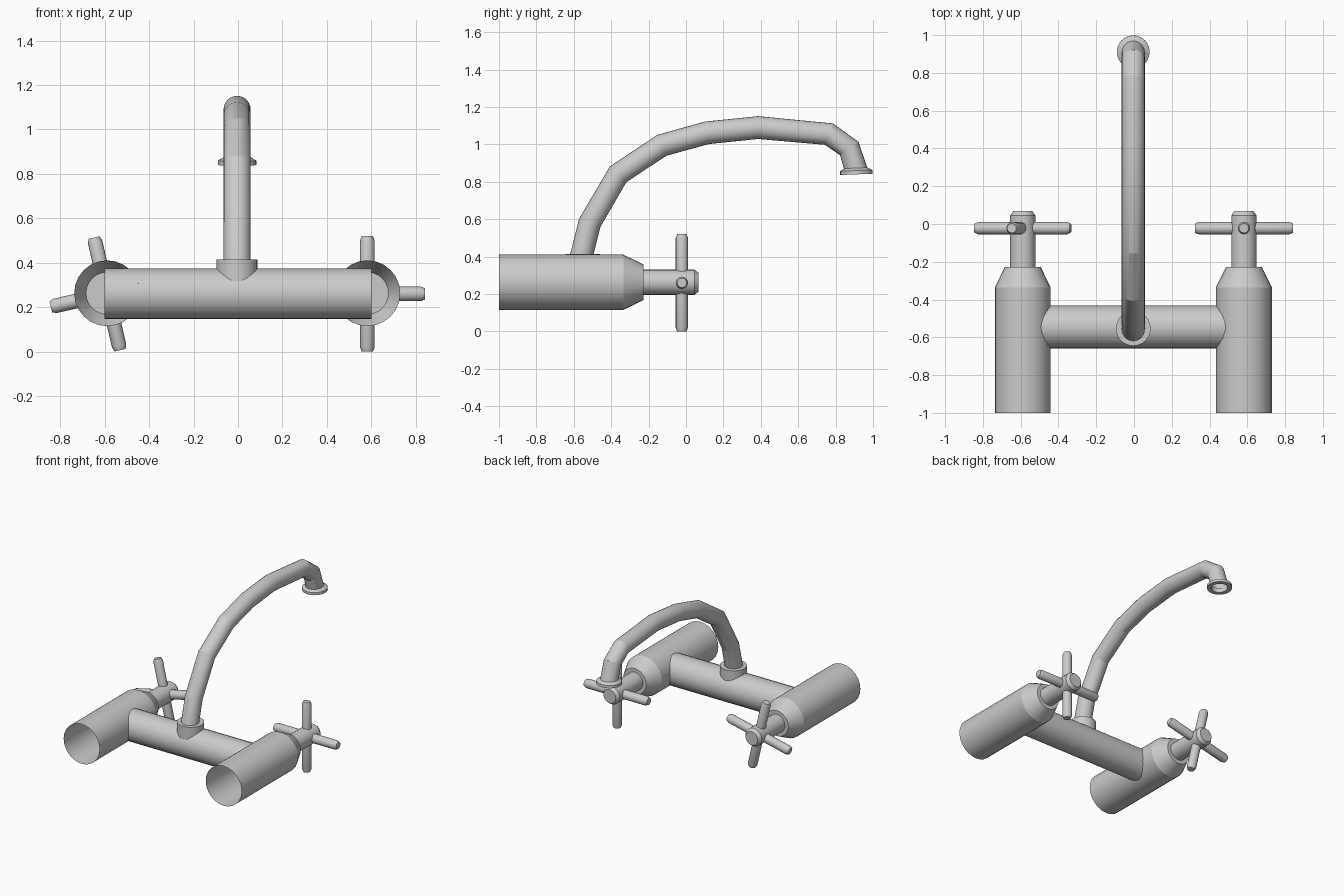
import bpy, bmesh, math
from mathutils import Matrix, Vector

if "Cube" in bpy.data.objects:
    bpy.data.objects.remove(bpy.data.objects["Cube"])

X0 = -0.004          # centre plane
ZC = 0.263           # height of the body axes
TO_Y = Matrix.Rotation(-math.pi / 2, 4, 'X')   # local z -> +y
TO_X = Matrix.Rotation(math.pi / 2, 4, 'Y')    # local z -> +x


def skin(name, rings, caps=(False, False), closed=False, angle=20):
    """Make an object by bridging successive rings of points."""
    bm = bmesh.new()
    vs = [[bm.verts.new(p) for p in ring] for ring in rings]
    n = len(vs[0])
    pairs = list(zip(vs, vs[1:])) + ([(vs[-1], vs[0])] if closed else [])
    for a, b in pairs:
        for i in range(n):
            j = (i + 1) % n
            bm.faces.new((a[i], a[j], b[j], b[i]))
    if caps[0]:
        bm.faces.new(vs[0][::-1])
    if caps[1]:
        bm.faces.new(vs[-1])
    mesh = bpy.data.meshes.new(name)
    bm.to_mesh(mesh)
    bm.free()
    ob = bpy.data.objects.new(name, mesh)
    bpy.context.collection.objects.link(ob)
    bpy.ops.object.select_all(action='DESELECT')
    ob.select_set(True)
    bpy.context.view_layer.objects.active = ob
    bpy.ops.object.shade_smooth_by_angle(angle=math.radians(angle))
    return ob


def lathe(name, profile, matrix, n=24, **kw):
    """Revolve (radius, height) points about local z."""
    turns = [2 * math.pi * i / n for i in range(n)]
    rings = [[matrix @ Vector((r * math.cos(t), r * math.sin(t), h)) for t in turns]
             for r, h in profile]
    return skin(name, rings, **kw)


# Valve bodies (open at the front), stems and cross handles
for side, x, turn in (("left", -0.589, -13), ("right", 0.582, 0)):
    axis = Matrix.Translation((x, 0, ZC)) @ TO_Y
    lathe(side + "_valve_body", [(0.148, -1), (0.148, -0.335), (0.095, -0.228)],
          axis, caps=(False, True))
    lathe(side + "_stem", [(0.067, -0.23), (0.067, 0.045), (0.05, 0.068)],
          axis, caps=(False, True))
    hub = Matrix.Translation((x, -0.022, ZC - 0.003))
    for k in range(2):
        spin = Matrix.Rotation(math.radians(turn + 90 * k), 4, 'Y')
        lathe(f"{side}_handle_bar_{k + 1}",
              [(0.025, -0.26), (0.033, -0.24), (0.033, 0.24), (0.025, 0.26)],
              hub @ spin, n=16, caps=(True, True), angle=25)

# Cross pipe joining the two bodies
lathe("cross_pipe", [(0.114, -0.6), (0.114, 0.6)],
      Matrix.Translation((0, -0.546, 0.26)) @ TO_X)

# Collar at the foot of the spout
lathe("spout_collar", [(0.092, 0.29), (0.092, 0.415)],
      Matrix.Translation((X0, -0.553, 0)), caps=(False, True))

# Curved spout swept along a path in the yz plane
path = [Vector((X0, y, z)) for y, z in (
    (-0.57, 0.36), (-0.515, 0.58), (-0.363, 0.84), (-0.13, 0.995), (0.112, 1.062),
    (0.385, 1.09), (0.765, 1.055), (0.873, 0.978), (0.912, 0.855))]
rings = []
for i, p in enumerate(path):
    d_in = (p - path[max(i - 1, 0)]).normalized()
    d_out = (path[min(i + 1, len(path) - 1)] - p).normalized()
    t = (d_in + d_out).normalized()
    side = Vector((1, 0, 0))
    up = t.cross(side)
    rings.append([p + 0.061 * (math.cos(a) * side + math.sin(a) * up)
                  for a in (2 * math.pi * k / 24 for k in range(24))])
skin("spout", rings, angle=16)

# Outlet ring at the spout tip
lathe("outlet_ring",
      [(0.056, -0.012), (0.087, -0.012), (0.087, 0.008), (0.062, 0.022), (0.056, 0.022)],
      Matrix.Translation((X0, 0.911, 0.852)) @ Matrix.Rotation(math.radians(2), 4, 'X'),
      closed=True)
